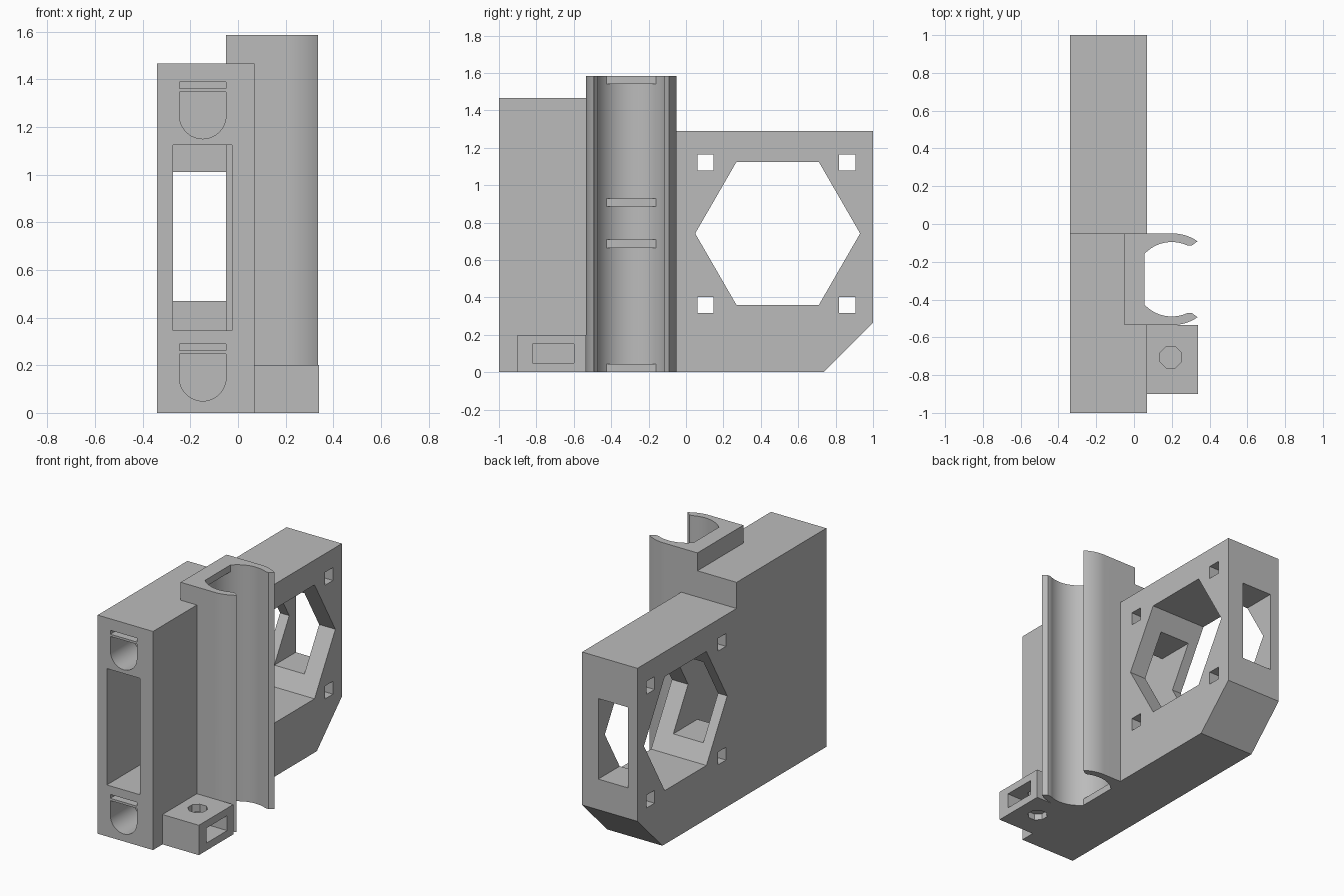
import bpy
import bmesh
from math import radians, cos, sin, pi
from mathutils import Vector

cube = bpy.data.objects.get("Cube")
if cube:
    bpy.data.objects.remove(cube, do_unlink=True)

grey = bpy.data.materials.new("matte grey")
grey.use_nodes = True
grey.diffuse_color = (0.5, 0.5, 0.5, 1)
grey.node_tree.nodes["Principled BSDF"].inputs["Base Color"].default_value = (0.5, 0.5, 0.5, 1)

# Order in which a profile's two coordinates and its extrusion map to x, y, z
AXES = {
    "x": lambda u, v, w: (w, u, v),
    "y": lambda u, v, w: (u, w, v),
    "z": lambda u, v, w: (u, v, w),
}


def prism(name, profile, axis, start, end):
    """Extrude a flat profile along an axis."""
    bm = bmesh.new()
    place = AXES[axis]
    base = bm.faces.new([bm.verts.new(place(u, v, start)) for u, v in profile])
    grown = bmesh.ops.extrude_face_region(bm, geom=[base])["geom"]
    shift = Vector(place(0, 0, end - start))
    bmesh.ops.translate(bm, vec=shift, verts=[g for g in grown if isinstance(g, bmesh.types.BMVert)])
    bmesh.ops.recalc_face_normals(bm, faces=bm.faces)
    mesh = bpy.data.meshes.new(name)
    bm.to_mesh(mesh)
    bm.free()
    mesh.materials.append(grey)
    ob = bpy.data.objects.new(name, mesh)
    bpy.context.collection.objects.link(ob)
    return ob


def box(name, x, y, z):
    return prism(name, [(x[0], y[0]), (x[1], y[0]), (x[1], y[1]), (x[0], y[1])], "z", *z)


def arc(cx, cy, r, a, b, n):
    steps = [radians(a + (b - a) * i / n) for i in range(n + 1)]
    return [(cx + r * cos(t), cy + r * sin(t)) for t in steps]


def combine(target, tool, operation):
    """Apply a boolean and discard the tool."""
    tool.hide_render = True
    mod = target.modifiers.new(tool.name, "BOOLEAN")
    mod.operation = operation
    mod.solver = "EXACT"
    mod.object = tool
    bpy.ops.object.select_all(action="DESELECT")
    bpy.context.view_layer.objects.active = target
    target.select_set(True)
    bpy.ops.object.modifier_apply(modifier=mod.name)
    bpy.data.objects.remove(tool, do_unlink=True)


# Main housing: stepped top, chamfered lower rear corner
side = [(-1, 0), (0.735, 0), (1, 0.265), (1, 1.29), (-0.05, 1.29), (-0.05, 1.465), (-1, 1.465)]
body = prism("housing", side, "x", -0.34, 0.07)

# Tube clip, solid at first
CX, CY, TOP = 0.2, -0.2925, 1.585
outer = arc(CX, CY, 0.243, -90, -56, 10) + arc(CX, CY, 0.243, 56, 90, 10)
outer += [(-0.05, CY + 0.243), (-0.05, CY - 0.243)]
combine(body, prism("clip", outer, "z", 0, TOP), "UNION")

# Mounting foot
combine(body, box("foot", (0.05, 0.34), (-0.9, -0.535), (0, 0.2)), "UNION")

# Tube bore with a flared mouth
bore = arc(CX, CY, 0.197, 65, 295, 48)
bore += [(0.305, CY - 0.178), (0.335, CY - 0.2), (0.38, CY - 0.234)]
bore += [(0.38, CY + 0.234), (0.335, CY + 0.2), (0.305, CY + 0.178)]
combine(body, prism("bore", bore, "z", -0.1, TOP + 0.1), "DIFFERENCE")

# Hexagonal side window and the four square holes around it
hexagon = arc(0.49, 0.742, 0.441, 0, 300, 5)
combine(body, prism("hex_window", hexagon, "x", -0.5, 0.5), "DIFFERENCE")
for y in (0.105, 0.862):
    for z in (0.36, 1.122):
        hole = box("square_hole", (-0.5, 0.5), (y - 0.043, y + 0.043), (z - 0.043, z + 0.043))
        combine(body, hole, "DIFFERENCE")

# Front pocket in two widths, then a tunnel to the rear
combine(body, box("pocket", (-0.272, -0.025), (-1.1, -0.55), (0.345, 1.125)), "DIFFERENCE")
combine(body, box("inner_pocket", (-0.272, -0.05), (-0.6, -0.05), (0.345, 1.125)), "DIFFERENCE")
combine(body, box("tunnel", (-0.272, -0.05), (-0.1, 1.1), (0.47, 1.01)), "DIFFERENCE")

# Rounded recesses and thin slots on the front
for z in (0.05, 1.15):
    scoop = arc(-0.148, z + 0.098, 0.098, 180, 360, 24) + [(-0.05, z + 0.197), (-0.246, z + 0.197)]
    combine(body, prism("scoop", scoop, "y", -1.1, -0.75), "DIFFERENCE")
    slot = box("thin_slot", (-0.246, -0.05), (-1.1, -0.9), (z + 0.212, z + 0.238))
    combine(body, slot, "DIFFERENCE")

# Nut slot and screw holes in the foot
combine(body, box("nut_slot", (0.1, 0.4), (-0.82, -0.6), (0.05, 0.15)), "DIFFERENCE")
octagon = arc(0.195, -0.705, 0.062, 22.5, 337.5, 7)
combine(body, prism("screw_hole", octagon, "z", 0.1, 0.3), "DIFFERENCE")
combine(body, prism("lower_hole", octagon, "z", -0.1, 0.042), "DIFFERENCE")

# Flat-faced ribs inside the bore
for z in (0, 0.665, 0.885, TOP - 0.045):
    box("clip_rib", (-0.01, 0.055), (CY - 0.134, CY + 0.134), (z, z + 0.045))

bpy.ops.object.select_all(action="DESELECT")
body.select_set(True)
bpy.context.view_layer.objects.active = body
bpy.ops.object.shade_smooth_by_angle(angle=radians(25))
